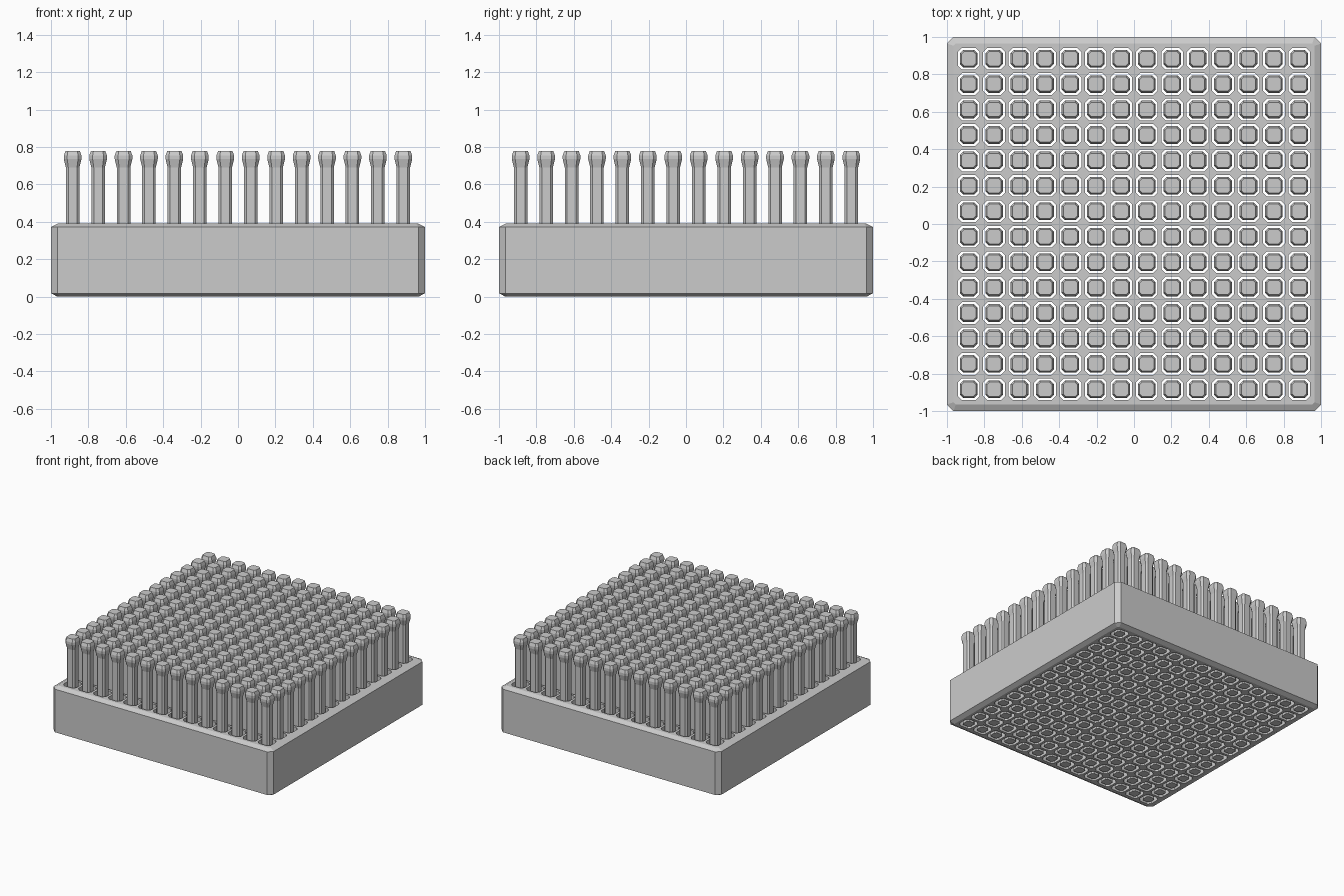
import bpy
import bmesh

COUNT, PITCH = 14, 0.136
START = -PITCH * (COUNT - 1) / 2

if "Cube" in bpy.data.objects:
    bpy.data.objects.remove(bpy.data.objects["Cube"])

grey = bpy.data.materials.new("plain grey")
grey.use_nodes = True
grey.diffuse_color = (0.6, 0.6, 0.6, 1)
grey.node_tree.nodes["Principled BSDF"].inputs["Base Color"].default_value = (0.6, 0.6, 0.6, 1)


def octagon(r, c, z):
    """Square of half width r with corners cut by c."""
    k = r - c
    return [(x, y, z) for x, y in ((r, -k), (r, k), (k, r), (-k, r),
                                   (-r, k), (-r, -k), (-k, -r), (k, -r))]


def loft(name, rings):
    """Closed solid through octagon rings given as (half width, cut, height)."""
    bm = bmesh.new()
    loops = [[bm.verts.new(p) for p in octagon(*ring)] for ring in rings]
    for a, b in zip(loops, loops[1:]):
        for i in range(8):
            j = (i + 1) % 8
            bm.faces.new((a[i], a[j], b[j], b[i]))
    bm.faces.new(loops[0][::-1])
    bm.faces.new(loops[-1])
    bmesh.ops.recalc_face_normals(bm, faces=bm.faces)
    mesh = bpy.data.meshes.new(name)
    bm.to_mesh(mesh)
    bm.free()
    mesh.materials.append(grey)
    obj = bpy.data.objects.new(name, mesh)
    bpy.context.collection.objects.link(obj)
    return obj


def repeat_on_grid(obj):
    obj.location = (START, START, 0)
    for axis in range(2):
        array = obj.modifiers.new("grid", "ARRAY")
        array.count = COUNT
        array.use_relative_offset = False
        array.use_constant_offset = True
        offset = [0, 0, 0]
        offset[axis] = PITCH
        array.constant_offset_displace = offset


# Bevelled block
base = loft("base_block", [(0.965, 0.012, 0), (1, 0.035, 0.018),
                           (1, 0.035, 0.372), (0.965, 0.012, 0.39)])

# Square holes with cut corners through the block
cutter = loft("hole_cutter", [(0.058, 0.022, -0.1), (0.058, 0.022, 0.5)])
repeat_on_grid(cutter)
cutter.hide_render = True
cut = base.modifiers.new("holes", "BOOLEAN")
cut.operation = "DIFFERENCE"
cut.solver = "EXACT"
cut.object = cutter
bpy.context.view_layer.objects.active = base
bpy.ops.object.modifier_apply(modifier=cut.name)
bpy.data.objects.remove(cutter)

# Pins with flared heads
pins = loft("pins", [(0.036, 0.013, 0), (0.036, 0.013, 0.69), (0.047, 0.018, 0.735),
                     (0.047, 0.018, 0.755), (0.038, 0.013, 0.78)])
repeat_on_grid(pins)
